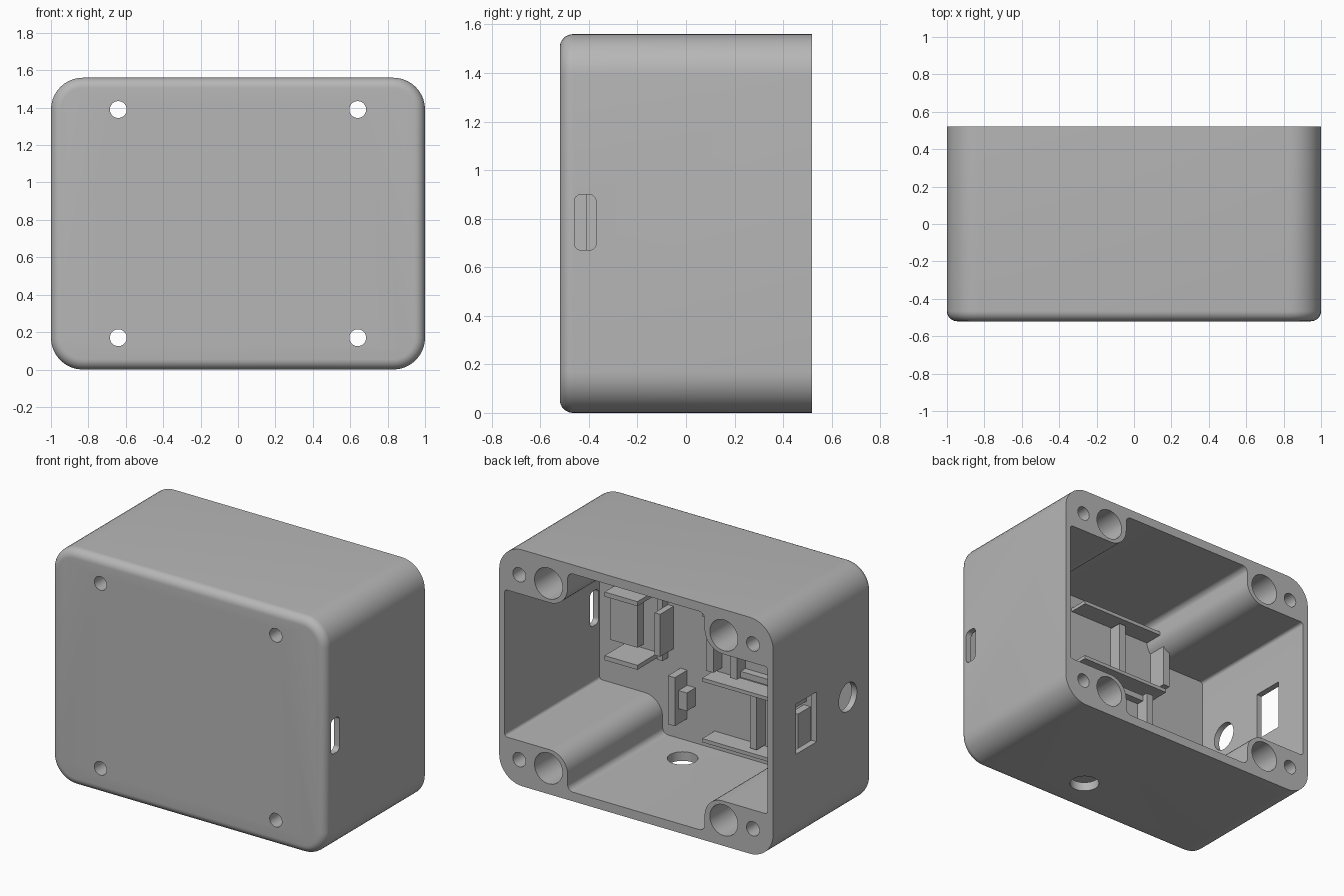
import bpy, bmesh, math
from mathutils import Vector

if "Cube" in bpy.data.objects:
    bpy.data.objects.remove(bpy.data.objects["Cube"], do_unlink=True)

MID = 0.78      # mid height of the case
BACK = 0.52     # open back rim
FLOOR = -0.47   # inner face of the front wall

grey = bpy.data.materials.new("plain grey plastic")
grey.use_nodes = True
grey.diffuse_color = (0.47, 0.47, 0.47, 1)
grey.node_tree.nodes["Principled BSDF"].inputs["Base Color"].default_value = grey.diffuse_color


def fillet(corners, steps=10):
    """Round the right-angled corners (a, b, radius) of a closed outline."""
    out = []
    for i, (a, b, r) in enumerate(corners):
        p = Vector((a, b))
        d1 = (Vector(corners[i - 1][:2]) - p).normalized()
        d2 = (Vector(corners[(i + 1) % len(corners)][:2]) - p).normalized()
        c = p + (d1 + d2) * r
        for k in range(steps + 1):
            t = math.pi / 2 * k / steps
            out.append(c - d2 * r * math.cos(t) - d1 * r * math.sin(t))
    return out


def rect(a0, a1, b0, b1, r):
    return fillet([(a0, b0, r), (a1, b0, r), (a1, b1, r), (a0, b1, r)])


def circle(a, b, r, n=40):
    return [Vector((a + r * math.cos(2 * math.pi * i / n),
                    b + r * math.sin(2 * math.pi * i / n))) for i in range(n)]


def loft(name, rings, axis):
    """Skin (outline, depth) rings along an axis and cap both ends."""
    place = {"x": lambda p, d: (d, p.x, p.y),
             "y": lambda p, d: (p.x, d, p.y),
             "z": lambda p, d: (p.x, p.y, d)}[axis]
    bm = bmesh.new()
    loops = [[bm.verts.new(place(p, d)) for p in outline] for outline, d in rings]
    n = len(loops[0])
    for lo, hi in zip(loops, loops[1:]):
        for i in range(n):
            j = (i + 1) % n
            bm.faces.new((lo[i], lo[j], hi[j], hi[i]))
    bm.faces.new(loops[0])
    bm.faces.new(loops[-1])
    bmesh.ops.recalc_face_normals(bm, faces=bm.faces)
    mesh = bpy.data.meshes.new(name)
    bm.to_mesh(mesh)
    bm.free()
    ob = bpy.data.objects.new(name, mesh)
    mesh.materials.append(grey)
    bpy.context.collection.objects.link(ob)
    return ob


def activate(ob):
    bpy.ops.object.select_all(action="DESELECT")
    ob.select_set(True)
    bpy.context.view_layer.objects.active = ob


def cut(body, outline, axis, start, end):
    tool = loft("cutter", [(outline, start), (outline, end)], axis)
    tool.hide_render = True
    mod = body.modifiers.new("cut", "BOOLEAN")
    mod.operation = "DIFFERENCE"
    mod.solver = "EXACT"
    mod.object = tool
    activate(body)
    bpy.ops.object.modifier_apply(modifier=mod.name)
    bpy.data.objects.remove(tool, do_unlink=True)


def block(name, x0, x1, z0, z1, top):
    """Plain block standing on the inner floor."""
    outline = [Vector(p) for p in ((x0, z0), (x1, z0), (x1, z1), (x0, z1))]
    return loft(name, [(outline, FLOOR - 0.005), (outline, top)], "y")


# Outer case with a rounded front edge
EDGE, CORNER = 0.055, 0.17
rings = [(rect(-1, 1, 0, 2 * MID, CORNER), BACK)]
for k in range(9):
    t = math.pi / 2 * k / 8
    o = EDGE * (1 - math.cos(t))
    rings.append((rect(-1 + o, 1 - o, o, 2 * MID - o, CORNER - o),
                  -BACK + EDGE * (1 - math.sin(t))))
case = loft("case_shell", rings, "y")

# Cross-shaped cavity that leaves a screw boss in each corner
quarter = [(0.96, 0.485, 0.02), (0.5, 0.485, 0.13), (0.5, 0.72, 0.04)]
cross = []
for sx, sz in ((1, 1), (-1, 1), (-1, -1), (1, -1)):
    pts = quarter if sx * sz > 0 else quarter[::-1]
    cross += [(sx * a, MID + sz * b, r) for a, b, r in pts]
cut(case, fillet(cross), "y", FLOOR, BACK + 0.1)

# Screw holes, head recesses and lid holes
for sx in (1, -1):
    for sz in (1, -1):
        z = MID + sz * 0.61
        cut(case, circle(sx * 0.64, z, 0.102), "y", -0.4, BACK + 0.1)
        cut(case, circle(sx * 0.64, z, 0.045), "y", -0.7, -0.3)
        cut(case, circle(sx * 0.853, z, 0.047), "y", 0.1, BACK + 0.1)

# Side and bottom openings
cut(case, rect(-0.46, -0.37, 0.67, 0.9, 0.03), "x", 0.9, 1.1)
cut(case, circle(-0.26, MID, 0.094), "x", -1.1, -0.9)
cut(case, [Vector(p) for p in ((0.065, 0.61), (0.28, 0.61), (0.28, 0.94), (0.065, 0.94))],
    "x", -1.1, -0.9)
cut(case, circle(0.2, -0.25, 0.092), "z", -0.1, 0.12)

activate(case)
bpy.ops.object.shade_smooth_by_angle(angle=math.radians(30))

# Board holder beside the side slot
for side, z in (("lower", MID - 0.21), ("upper", MID + 0.21)):
    block(side + "_slot_shelf", 0.53, 0.77, z - 0.015, z + 0.015, -0.25)
block("slot_pad", 0.64, 0.84, MID - 0.17, MID + 0.17, -0.41)
block("slot_end_wall", 0.46, 0.5, MID - 0.21, MID + 0.21, -0.41)
block("slot_end_post", 0.42, 0.46, MID - 0.14, MID + 0.14, -0.33)

# Matching upper and lower board holders
for side, zc in (("lower", MID - 0.415), ("upper", MID + 0.415)):
    for s in (-1, 1):
        z = zc + s * 0.2
        block(side + "_holder_shelf", -0.55, 0.12, z - 0.012, z + 0.012, -0.34)
    block(side + "_holder_rib", -0.25, -0.2, zc - 0.18, zc + 0.18, -0.38)
    block(side + "_end_plate", 0.32, 0.37, zc - 0.16, zc + 0.16, -0.34)
    block(side + "_end_tab", 0.26, 0.32, zc - 0.06, zc + 0.06, -0.38)
    block(side + "_far_plate", -0.58, -0.53, zc - 0.16, zc + 0.16, -0.34)

# Middle holder between them
for name, x in (("inner", 0.09), ("middle", -0.08), ("outer", -0.45)):
    block(name + "_middle_rib", x - 0.025, x + 0.025, MID - 0.17, MID + 0.17, -0.38)
for s in (-1, 1):
    block("middle_frame_bar", -0.45, -0.08, MID + s * 0.15 - 0.02, MID + s * 0.15 + 0.02, -0.42)
